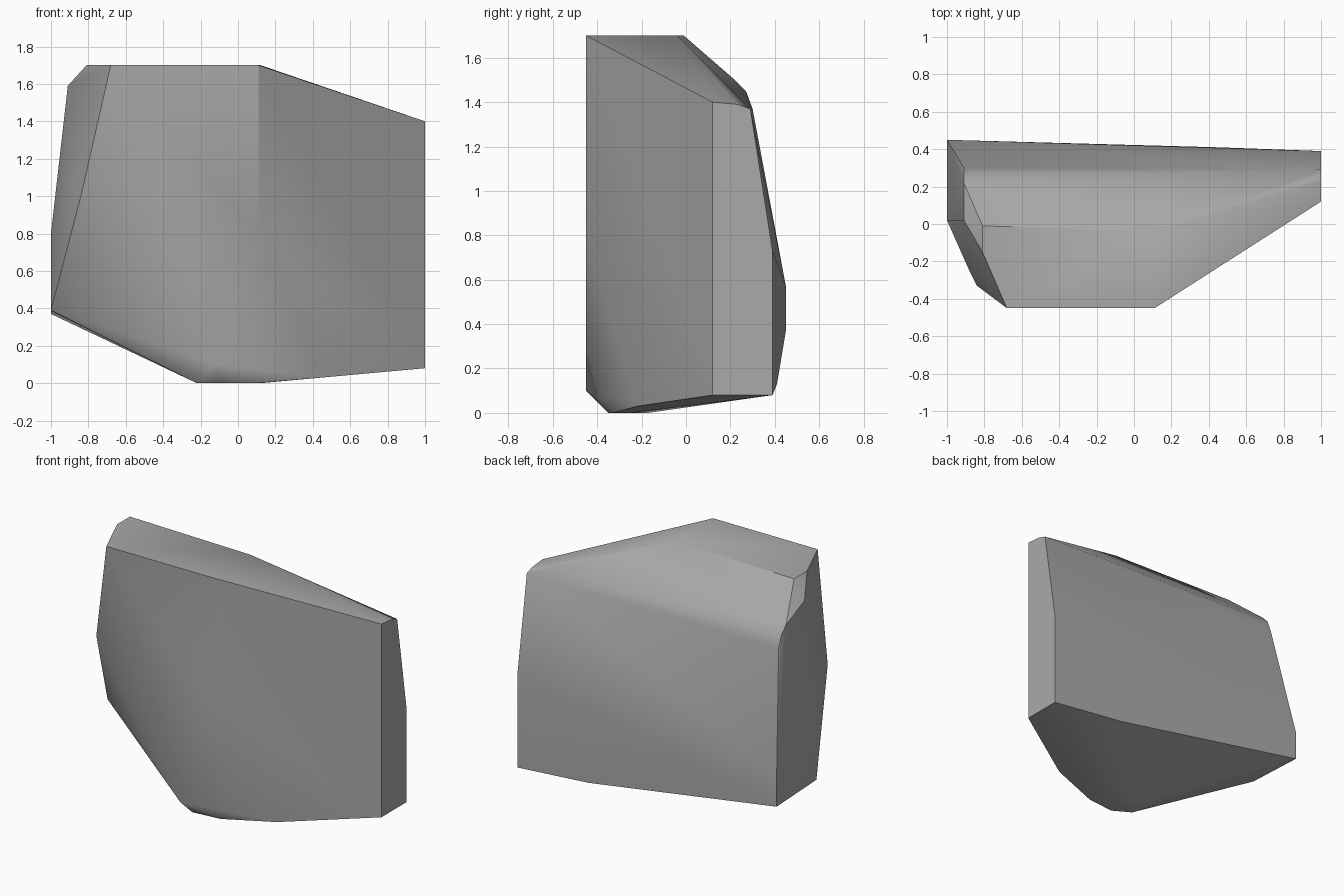
import bpy
import bmesh
from math import radians

default_cube = bpy.data.objects.get("Cube")
if default_cube:
    bpy.data.objects.remove(default_cube, do_unlink=True)


def make_material(name, colour):
    material = bpy.data.materials.new(name)
    material.use_nodes = True
    material.diffuse_color = colour
    material.node_tree.nodes["Principled BSDF"].inputs["Base Color"].default_value = colour
    return material


def chipped_stone(name, facets, material, merge_angle):
    """Wrap the corner points of the main facets in one convex shell."""
    shell = bmesh.new()
    for corners in facets.values():
        for corner in corners:
            shell.verts.new(corner)
    result = bmesh.ops.convex_hull(shell, input=shell.verts[:])
    leftovers = set(result["geom_interior"] + result["geom_unused"])
    loose = [item for item in leftovers if isinstance(item, bmesh.types.BMVert)]
    bmesh.ops.delete(shell, geom=loose, context="VERTS")
    # Merge nearly flat neighbours into broad facets
    bmesh.ops.dissolve_limit(
        shell,
        angle_limit=merge_angle,
        verts=shell.verts[:],
        edges=shell.edges[:],
    )
    bmesh.ops.recalc_face_normals(shell, faces=shell.faces[:])
    mesh = bpy.data.meshes.new(name)
    shell.to_mesh(mesh)
    shell.free()
    mesh.materials.append(material)
    stone = bpy.data.objects.new(name, mesh)
    bpy.context.collection.objects.link(stone)
    return stone


facets = {
    # Level top
    "top": [(-.68, -.45, 1.7), (.11, -.45, 1.7), (.12, -.04, 1.7),
            (-.81, -.01, 1.7), (-.81, -.15, 1.7)],
    # Narrow upright end
    "narrow_end": [(1, .12, 1.4), (1, .23, 1.39), (1, .29, 1.37),
                   (1, .39, .73), (1, .39, .08), (1, .12, .08)],
    # Wide end, leaning inward towards the top
    "wide_end": [(-1, .02, .39), (-1, .02, .8), (-1, .45, .57), (-1, .45, .37),
                 (-.91, .02, 1.59), (-.91, .22, 1.5), (-.91, .27, 1.45),
                 (-.91, .3, 1.37)],
    # Front ridge, pointed at its foot, and the chipped cheek
    "front": [(.11, -.45, .8), (-.12, -.45, .1), (-.84, -.33, 1),
              (-.88, -.25, 1.02), (-.8, -.13, .4)],
    # Small foot and sloping underside
    "underside": [(-.22, -.28, 0), (-.1, -.35, 0), (.1, -.33, 0),
                  (.12, -.25, 0), (-.15, -.17, 0),
                  (.45, -.22, .03), (.45, .41, .13)],
}

stone_grey = make_material("stone grey", (.4, .4, .4, 1))
rock = chipped_stone("rock", facets, stone_grey, radians(1))

# Soften shallow edges and keep the strong breaks crisp
bpy.ops.object.select_all(action="DESELECT")
rock.select_set(True)
bpy.context.view_layer.objects.active = rock
bpy.ops.object.shade_smooth_by_angle(angle=radians(30))
weighting = rock.modifiers.new("facet weighting", "WEIGHTED_NORMAL")
weighting.keep_sharp = True
